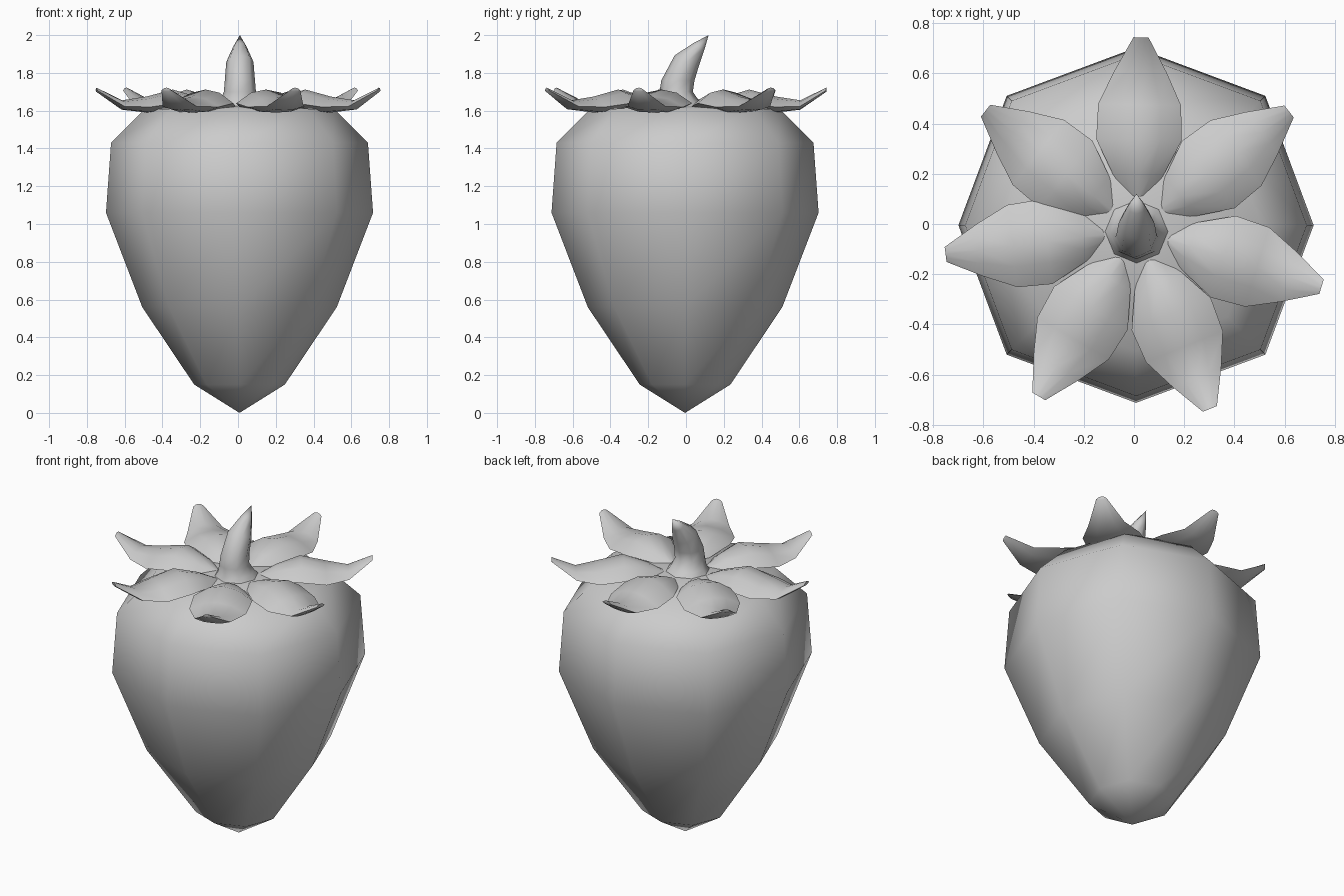
import bpy
from math import sin, cos, tau, radians

if "Cube" in bpy.data.objects:
    bpy.data.objects.remove(bpy.data.objects["Cube"])


def loft(name, rings):
    """Skin a list of equal-sized rings; a one-point ring closes to a tip."""
    verts, faces, idx = [], [], []
    for ring in rings:
        idx.append(range(len(verts), len(verts) + len(ring)))
        verts += ring
    n = max(len(r) for r in rings)
    for a, b in zip(idx, idx[1:]):
        for i in range(n):
            j = (i + 1) % n
            if len(a) == 1:
                faces.append((a[0], b[j], b[i]))
            elif len(b) == 1:
                faces.append((a[i], a[j], b[0]))
            else:
                faces.append((a[i], a[j], b[j], b[i]))
    if len(idx[0]) > 1:
        faces.append(tuple(reversed(idx[0])))
    if len(idx[-1]) > 1:
        faces.append(tuple(idx[-1]))
    mesh = bpy.data.meshes.new(name)
    mesh.from_pydata(verts, [], faces)
    obj = bpy.data.objects.new(name, mesh)
    bpy.context.collection.objects.link(obj)
    bpy.context.view_layer.objects.active = obj
    obj.select_set(True)
    bpy.ops.object.shade_smooth_by_angle(angle=radians(60))
    obj.select_set(False)
    return obj


# Fruit body: eight-sided lathe, slightly fuller on the diagonals
def body_ring(r, z):
    ring = []
    for i in range(8):
        k = r * (1.03 if i % 2 else 1.0)
        ring.append((0.008 + k * cos(tau * i / 8), -0.005 + k * sin(tau * i / 8), z))
    return ring


profile = [(0.24, 0.15), (0.515, 0.56), (0.707, 1.06), (0.68, 1.43), (0.50, 1.61)]
loft("fruit_body", [[(0.008, -0.005, 0)]] + [body_ring(r, z) for r, z in profile]
     + [[(0.008, -0.005, 1.63)]])

# Leaves: arched blades with upturned tips (radius, half width, top, bottom)
blade = [(0.13, 0.035, 1.625, 1.60), (0.22, 0.10, 1.67, 1.60), (0.36, 0.17, 1.712, 1.60),
         (0.50, 0.165, 1.675, 1.59), (0.63, 0.105, 1.655, 1.605), (0.768, 0.03, 1.722, 1.70)]
section = [(1, 0.35), (0.5, 0.85), (0, 1), (-0.5, 0.85), (-1, 0.35), (-0.5, 0.05), (0, 0), (0.5, 0.05)]
for n, deg in enumerate((88.8, 38, -17, -67.8, 239.4, 187.2, 141.7)):
    leaf = loft(f"leaf_{n + 1}", [[(r, w * u, lo + (hi - lo) * v) for u, v in section]
                                  for r, w, hi, lo in blade])
    leaf.location = (0.012, -0.025, 0)
    leaf.rotation_euler.z = radians(deg)

# Stem: flared base leaning back to a point (centre y, z, x radius, y radius, tilt)
stem = [(-0.025, 1.60, 0.145, 0.145, 0), (-0.035, 1.65, 0.105, 0.105, 0),
        (-0.052, 1.70, 0.085, 0.088, 0), (-0.043, 1.76, 0.08, 0.088, 0),
        (0.002, 1.858, 0.072, 0.062, -0.035)]
rings = [[(0.01 + rx * cos(tau * i / 8), y + ry * sin(tau * i / 8), z + t * sin(tau * i / 8))
          for i in range(8)] for y, z, rx, ry, t in stem]
rings.append([(0.01 + 0.036 * cos(tau * i / 8), 0.068 + 0.028 * sin(tau * i / 8),
               1.938 - 0.02 * sin(tau * i / 8)) for i in range(8)])
loft("stem", rings + [[(0.01, 0.12, 2.0)]])
